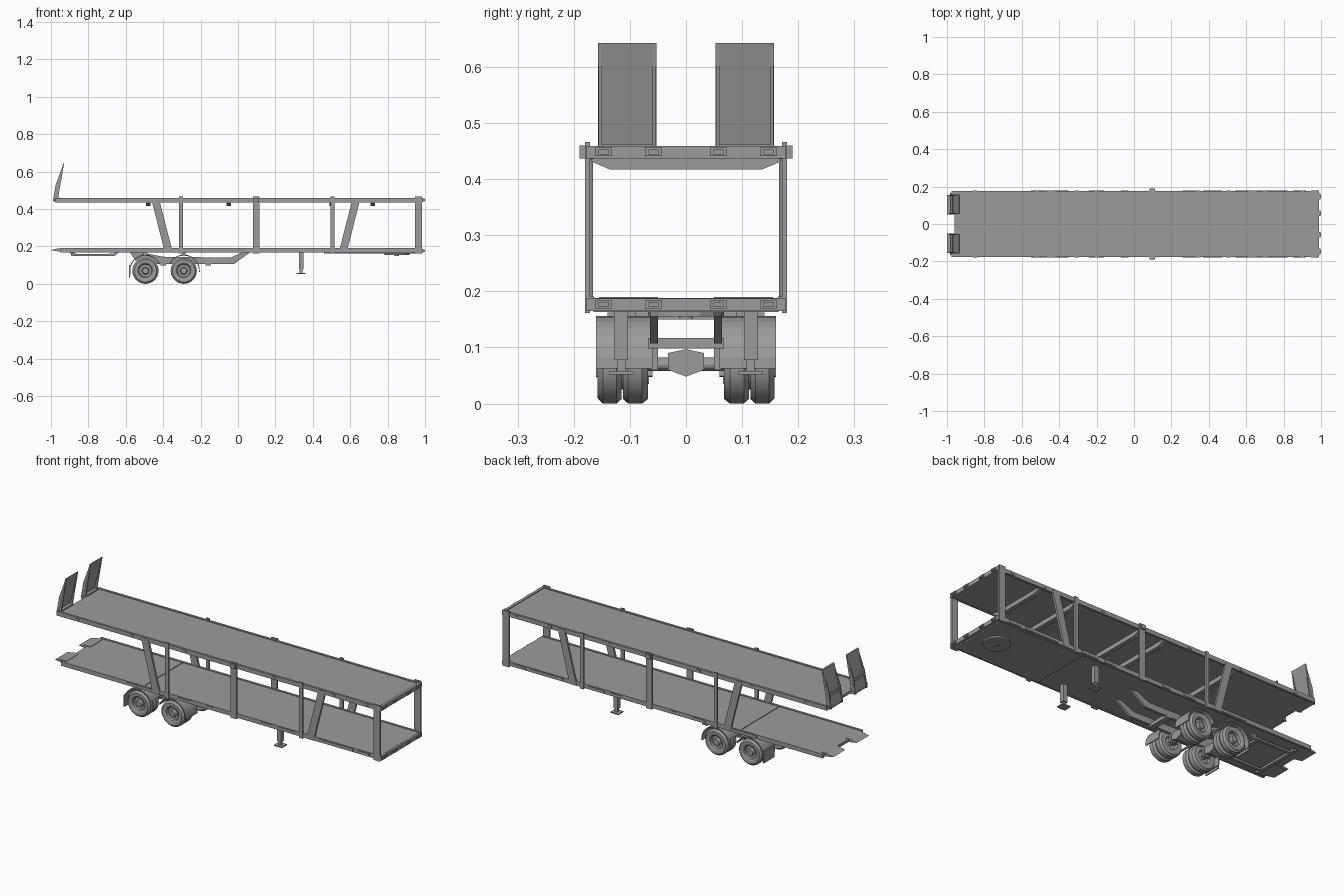
import bpy
import bmesh
from math import radians, sin, cos, pi
from mathutils import Vector

if "Cube" in bpy.data.objects:
    bpy.data.objects.remove(bpy.data.objects["Cube"], do_unlink=True)

GREY = (0.33, 0.33, 0.33, 1.0)
grey = bpy.data.materials.new("trailer grey")
grey.use_nodes = True
grey.diffuse_color = GREY
grey.node_tree.nodes["Principled BSDF"].inputs["Base Color"].default_value = GREY

SIDES = (("left", 1), ("right", -1))


def finish(name, bm):
    bmesh.ops.recalc_face_normals(bm, faces=bm.faces)
    mesh = bpy.data.meshes.new(name)
    bm.to_mesh(mesh)
    bm.free()
    mesh.materials.append(grey)
    obj = bpy.data.objects.new(name, mesh)
    bpy.context.collection.objects.link(obj)
    return obj


def extrude(name, points, axis, low, high):
    """Closed outline in the plane across the axis, extruded from low to high."""
    place = {
        "x": lambda a, b, depth: (depth, a, b),
        "y": lambda a, b, depth: (a, depth, b),
        "z": lambda a, b, depth: (a, b, depth),
    }[axis]
    bm = bmesh.new()
    face = bm.faces.new([bm.verts.new(place(a, b, low)) for a, b in points])
    moved = bmesh.ops.extrude_face_region(bm, geom=[face])["geom"]
    verts = [item for item in moved if isinstance(item, bmesh.types.BMVert)]
    bmesh.ops.translate(bm, verts=verts, vec=Vector(place(0, 0, high - low)))
    return finish(name, bm)


def box(name, xs, ys, zs):
    outline = [(xs[0], zs[0]), (xs[1], zs[0]), (xs[1], zs[1]), (xs[0], zs[1])]
    return extrude(name, outline, "y", ys[0], ys[1])


def pair_extrude(name, points, low, high):
    for side, sign in SIDES:
        extrude(side + "_" + name, points, "y", sign * low, sign * high)


def pair_box(name, xs, ys, zs):
    for side, sign in SIDES:
        box(side + "_" + name, xs, (sign * ys[0], sign * ys[1]), zs)


def lathe(name, profile, x, z, sign, steps=28):
    """Spin a (radius, y) profile about a crosswise axle."""
    bm = bmesh.new()
    verts = [bm.verts.new((x + r, sign * y, z)) for r, y in profile]
    edges = [bm.edges.new(pair) for pair in zip(verts, verts[1:])]
    bmesh.ops.spin(bm, geom=verts + edges, cent=(x, 0, z), axis=(0, 1, 0),
                   angle=2 * pi, steps=steps, use_duplicate=False)
    bmesh.ops.remove_doubles(bm, verts=bm.verts, dist=0.0003)
    obj = finish(name, bm)
    bpy.ops.object.select_all(action="DESELECT")
    obj.select_set(True)
    bpy.context.view_layer.objects.active = obj
    bpy.ops.object.shade_smooth_by_angle(angle=radians(30))


# Lower deck in two plates with a seam, and a thicker front section
box("lower_rear_deck", (-0.95, -0.452), (-0.168, 0.168), (0.172, 0.188))
box("lower_main_deck", (-0.448, 0.98), (-0.168, 0.168), (0.172, 0.188))
box("front_coupling_plate", (0.46, 0.97), (-0.165, 0.165), (0.163, 0.172))
pair_box("lower_side_rail", (-0.95, 0.985), (0.164, 0.176), (0.168, 0.191))
pair_extrude("lower_rear_tongue",
             [(-1, 0.18), (-0.95, 0.172), (-0.93, 0.172), (-0.93, 0.19), (-0.96, 0.19)],
             0.05, 0.155)

# Upper deck
box("upper_deck", (-0.96, 0.98), (-0.168, 0.168), (0.44, 0.455))
pair_box("upper_side_rail", (-0.975, 0.985), (0.164, 0.176), (0.436, 0.459))
pair_box("upper_rear_tongue", (-0.985, -0.955), (0.05, 0.165), (0.44, 0.455))

# Front beams with marker lamps in raised frames
for level, low in (("lower", 0.165), ("upper", 0.437)):
    box(level + "_front_beam", (0.975, 0.99), (-0.178, 0.178), (low, low + 0.022))
    for i, y in enumerate((-0.147, -0.058, 0.058, 0.147)):
        name = f"{level}_front_lamp_{i}"
        box(name + "_frame", (0.988, 0.996), (y - 0.015, y + 0.015), (low + 0.004, low + 0.019))
        box(name, (0.99, 1.0), (y - 0.009, y + 0.009), (low + 0.007, low + 0.016))

# Cross beams under the upper deck
for i, x in enumerate((-0.48, -0.05, 0.1, 0.5, 0.72)):
    extrude(f"upper_cross_beam_{i}",
            [(-0.168, 0.44), (-0.168, 0.431), (-0.135, 0.417),
             (0.135, 0.417), (0.168, 0.431), (0.168, 0.44)],
            "x", x - 0.012, x + 0.012)

# Upright posts and slanted braces
for name, x, half in (("front_post", 0.966, 0.019), ("middle_post", 0.098, 0.018),
                      ("front_slim_post", 0.506, 0.011), ("rear_slim_post", -0.305, 0.01)):
    pair_box(name, (x - half, x + half), (0.171, 0.18), (0.161, 0.466))
for name, top, bottom in (("front_brace", 0.633, 0.56), ("rear_brace", -0.443, -0.37)):
    pair_extrude(name, [(bottom - 0.021, 0.168), (bottom + 0.021, 0.168),
                        (top + 0.021, 0.455), (top - 0.021, 0.455)], 0.166, 0.178)
pair_box("middle_post_bracket", (0.084, 0.112), (0.175, 0.19), (0.437, 0.46))

# Side lamps and tie pockets on the rails
for i, (start, end) in enumerate(((-0.55, -0.39), (-0.24, -0.16), (-0.07, -0.03),
                                  (0.26, 0.33), (0.37, 0.47), (0.62, 0.82), (0.85, 0.92))):
    pair_box(f"rail_pocket_{i}", (start, end), (0.174, 0.179), (0.173, 0.186))
for i, x in enumerate((-0.85, -0.52, -0.2, 0.34, 0.7, 0.9)):
    pair_box(f"upper_side_lamp_{i}", (x - 0.01, x + 0.01), (0.174, 0.179), (0.442, 0.454))

# Raised loading ramps with side flanges and hinge blocks
ramp_panel = [(-0.985, 0.455), (-0.975, 0.455), (-0.93, 0.643), (-0.936, 0.64)]
ramp_flange = [(-0.99, 0.44), (-0.965, 0.44), (-0.931, 0.638), (-0.945, 0.61), (-0.975, 0.53)]
pair_extrude("ramp_panel", ramp_panel, 0.053, 0.157)
pair_extrude("ramp_inner_flange", ramp_flange, 0.054, 0.06)
pair_extrude("ramp_outer_flange", ramp_flange, 0.15, 0.156)
pair_box("ramp_hinge", (-0.982, -0.955), (0.06, 0.15), (0.442, 0.462))
for i, (x, z) in enumerate(((-0.97, 0.502), (-0.967, 0.515))):
    pair_box(f"ramp_rib_{i}", (x - 0.004, x + 0.006), (0.06, 0.15), (z - 0.002, z + 0.002))

# Chassis rails and cross members
pair_extrude("chassis_rail",
             [(-0.58, 0.172), (-0.55, 0.125), (-0.44, 0.107), (-0.02, 0.107), (0.07, 0.172),
              (0.03, 0.172), (-0.04, 0.14), (-0.4, 0.145), (-0.54, 0.172)], 0.05, 0.064)
for i, x in enumerate((-0.4, -0.16)):
    box(f"chassis_cross_member_{i}", (x - 0.015, x + 0.015), (-0.068, 0.068), (0.098, 0.117))

# Slung frame below the rear deck
pair_extrude("rear_slung_rail",
             [(-0.9, 0.172), (-0.89, 0.15), (-0.66, 0.15), (-0.63, 0.172),
              (-0.65, 0.172), (-0.67, 0.16), (-0.87, 0.16), (-0.88, 0.172)], 0.1, 0.115)
box("rear_slung_bar", (-0.89, -0.87), (-0.14, 0.14), (0.15, 0.162))
box("middle_slung_bar", (-0.69, -0.67), (-0.115, 0.115), (0.15, 0.162))

# Axles, twin wheels and mudguards
RADIUS = 0.07
wheel_profile = [(0, 0.153), (0.016, 0.153), (0.02, 0.138), (0.034, 0.138), (0.037, 0.152),
                 (0.044, 0.157), (0.06, 0.158), (RADIUS, 0.148), (RADIUS, 0.124),
                 (0.062, 0.115), (0.045, 0.115), (0.045, 0.112), (0.062, 0.112),
                 (RADIUS, 0.103), (RADIUS, 0.078), (0.062, 0.068), (0.036, 0.068),
                 (0.03, 0.08), (0, 0.08)]
for name, x, start, end in (("rear", -0.495, 25, 195), ("front", -0.29, -5, 155)):
    for side, sign in SIDES:
        lathe(f"{side}_{name}_twin_wheel", wheel_profile, x, RADIUS, sign)
        lathe(f"{side}_{name}_axle", [(0.012, 0.0), (0.012, 0.085)], x, RADIUS, sign, 12)
        pivot = sign * 0.057
        box(f"{side}_{name}_spring_hanger", (x - 0.02, x + 0.02),
            (pivot - 0.007, pivot + 0.007), (0.06, 0.125))
    extrude(f"{name}_axle_housing",
            [(-0.032, 0.06), (0, 0.048), (0.032, 0.06), (0.032, 0.09), (0, 0.097), (-0.032, 0.09)],
            "x", x - 0.03, x + 0.03)
    angles = [radians(start + (end - start) * i / 12) for i in range(13)]
    outer = [(x + 0.086 * cos(a), RADIUS + 0.086 * sin(a)) for a in angles]
    inner = [(x + 0.081 * cos(a), RADIUS + 0.081 * sin(a)) for a in reversed(angles)]
    pair_extrude(f"{name}_mudguard", outer + inner, 0.06, 0.16)
    pair_box(f"{name}_mudguard_bracket", (x - 0.01, x + 0.01), (0.09, 0.12), (0.152, 0.174))
pair_box("mud_flap", (-0.582, -0.577), (0.066, 0.158), (0.035, 0.1))

# Landing legs
pair_box("landing_leg_sleeve", (0.325, 0.351), (0.103, 0.128), (0.078, 0.172))
pair_box("landing_leg_shaft", (0.33, 0.346), (0.108, 0.123), (0.056, 0.08))
pair_box("landing_foot", (0.314, 0.362), (0.094, 0.137), (0.052, 0.058))

# Coupling disc with its pin
for name, radius, low in (("coupling_disc", 0.068, 0.155), ("coupling_pin", 0.012, 0.15)):
    ring = [(0.85 + radius * cos(i * pi / 8), radius * sin(i * pi / 8)) for i in range(16)]
    extrude(name, ring, "z", low, 0.166)
